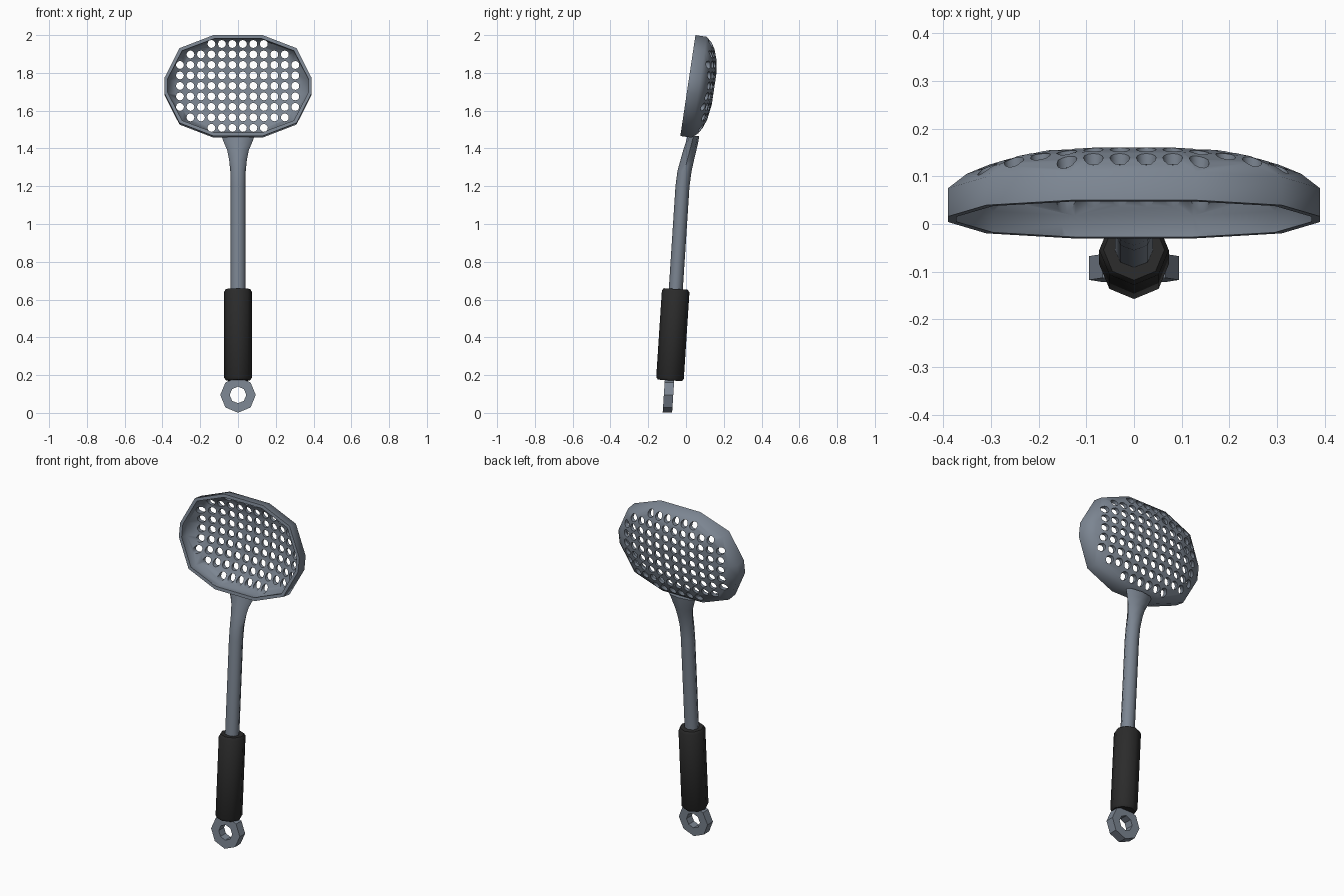
import bpy, bmesh, math
from mathutils import Matrix

if "Cube" in bpy.data.objects:
    bpy.data.objects.remove(bpy.data.objects["Cube"])


def material(name, rgb):
    m = bpy.data.materials.new(name)
    m.diffuse_color = (*rgb, 1)
    m.use_nodes = True
    m.node_tree.nodes["Principled BSDF"].inputs["Base Color"].default_value = m.diffuse_color
    return m


STEEL = material("grey steel", (0.20, 0.235, 0.285))
RUBBER = material("black rubber", (0.024, 0.024, 0.024))


def to_object(name, bm, mat, angle=None):
    bmesh.ops.recalc_face_normals(bm, faces=bm.faces)
    me = bpy.data.meshes.new(name)
    bm.to_mesh(me)
    bm.free()
    ob = bpy.data.objects.new(name, me)
    bpy.context.collection.objects.link(ob)
    if mat:
        me.materials.append(mat)
    if angle:
        smooth(ob, angle)
    return ob


def smooth(ob, angle):
    bpy.ops.object.select_all(action='DESELECT')
    ob.select_set(True)
    bpy.context.view_layer.objects.active = ob
    bpy.ops.object.shade_smooth_by_angle(angle=math.radians(angle))


def loft(rings, closed=False):
    """Skin a list of equal-length point rings; cap the ends unless closed."""
    bm = bmesh.new()
    vs = [[bm.verts.new(p) for p in r] for r in rings]
    n = len(vs[0])
    pairs = list(zip(vs, vs[1:])) + ([(vs[-1], vs[0])] if closed else [])
    for a, b in pairs:
        for i in range(n):
            j = (i + 1) % n
            bm.faces.new((a[i], a[j], b[j], b[i]))
    if not closed:
        bm.faces.new(vs[0])
        bm.faces.new(vs[-1])
    return bm


# Perforated head: tilted twelve-sided bowl, inner skin then outer skin
TILT = math.atan(0.15)
HX, HV, WALL = 0.39, 0.27, 0.018
quarter = [(0.13, 0.27), (0.31, 0.2), (0.39, 0.04)]
outline = quarter + [(x, -v) for x, v in reversed(quarter)]
outline += [(-x, -v) for x, v in quarter] + [(-x, v) for x, v in reversed(quarter)]


def head_ring(s, d, inset=0.0):
    kx, kv = s * (HX - inset) / HX, s * (HV - inset) / HV
    return [(x * kx,
             0.01 + v * kv * math.sin(TILT) + d * math.cos(TILT),
             1.733 + v * kv * math.cos(TILT) - d * math.sin(TILT)) for x, v in outline]


bowl = [(1, 0), (1, 0.06), (0.9, 0.091), (0.78, 0.111), (0.6, 0.128), (0.3, 0.14)]
inner = [head_ring(s, max(0, d - 0.015 * (d > 0)), WALL) for s, d in reversed(bowl)]
outer = [head_ring(s, d) for s, d in bowl]
head = to_object("perforated_head", loft(inner + outer), STEEL)

# Hole grid, cut straight through from the front
bm = bmesh.new()
STEP = 0.0555
columns = [6, 10, 12, 12, 12, 12, 12, 10, 6]
for r, count in enumerate(columns):
    for c in range(count):
        pos = (-0.002 + (c - (count - 1) / 2) * STEP, 0.1, 1.731 + (4 - r) * STEP)
        bmesh.ops.create_cone(bm, cap_ends=True, segments=12, radius1=0.021, radius2=0.021, depth=0.4,
                              matrix=Matrix.Translation(pos) @ Matrix.Rotation(math.pi / 2, 4, 'X'))
cutter = to_object("hole_cutter", bm, None)
cutter.hide_render = True
mod = head.modifiers.new("holes", 'BOOLEAN')
mod.operation = 'DIFFERENCE'
mod.solver = 'EXACT'
mod.object = cutter
bpy.context.view_layer.objects.active = head
bpy.ops.object.modifier_apply(modifier=mod.name)
bpy.data.objects.remove(cutter)
smooth(head, 50)

# Handle parts share one slightly leaning axis
LEAN = 0.065


def axis_y(z):
    return -0.054 + LEAN * (z - 0.655)


def ellipse(z, y, rx, ry, n, lean):
    pts = []
    for i in range(n):
        a = 2 * math.pi * i / n
        dy = ry * math.sin(a)
        pts.append((rx * math.cos(a), y + dy, z - lean * dy))
    return pts


# Shaft that bends back and flares into the head
shaft = [(0.6, axis_y(0.6), 0.04, 0.037), (1.2, axis_y(1.2), 0.04, 0.037),
         (1.28, -0.008, 0.041, 0.037), (1.34, 0.007, 0.047, 0.036), (1.39, 0.02, 0.057, 0.035),
         (1.43, 0.031, 0.074, 0.033), (1.466, 0.039, 0.088, 0.031)]
to_object("shaft", loft([ellipse(*p, 8, LEAN if p[0] < 1.3 else 0) for p in shaft]), STEEL, 50)

# Rubber grip with softened ends
grip = [(0.172, 0.064), (0.186, 0.073), (0.642, 0.073), (0.656, 0.064)]
to_object("grip", loft([ellipse(z, axis_y(z), r, r, 8, LEAN) for z, r in grip]), RUBBER, 50)


# Octagonal hanging ring
def ring_loop(r, dy):
    pts = []
    for i in range(8):
        a = math.pi * i / 4
        z = 0.095 + r * math.sin(a)
        pts.append((r * math.cos(a), axis_y(z) - 0.002 + dy, z))
    return pts


to_object("hanging_ring", loft([ring_loop(0.094, -0.025), ring_loop(0.094, 0.025),
                                ring_loop(0.044, 0.025), ring_loop(0.044, -0.025)], closed=True), STEEL)
